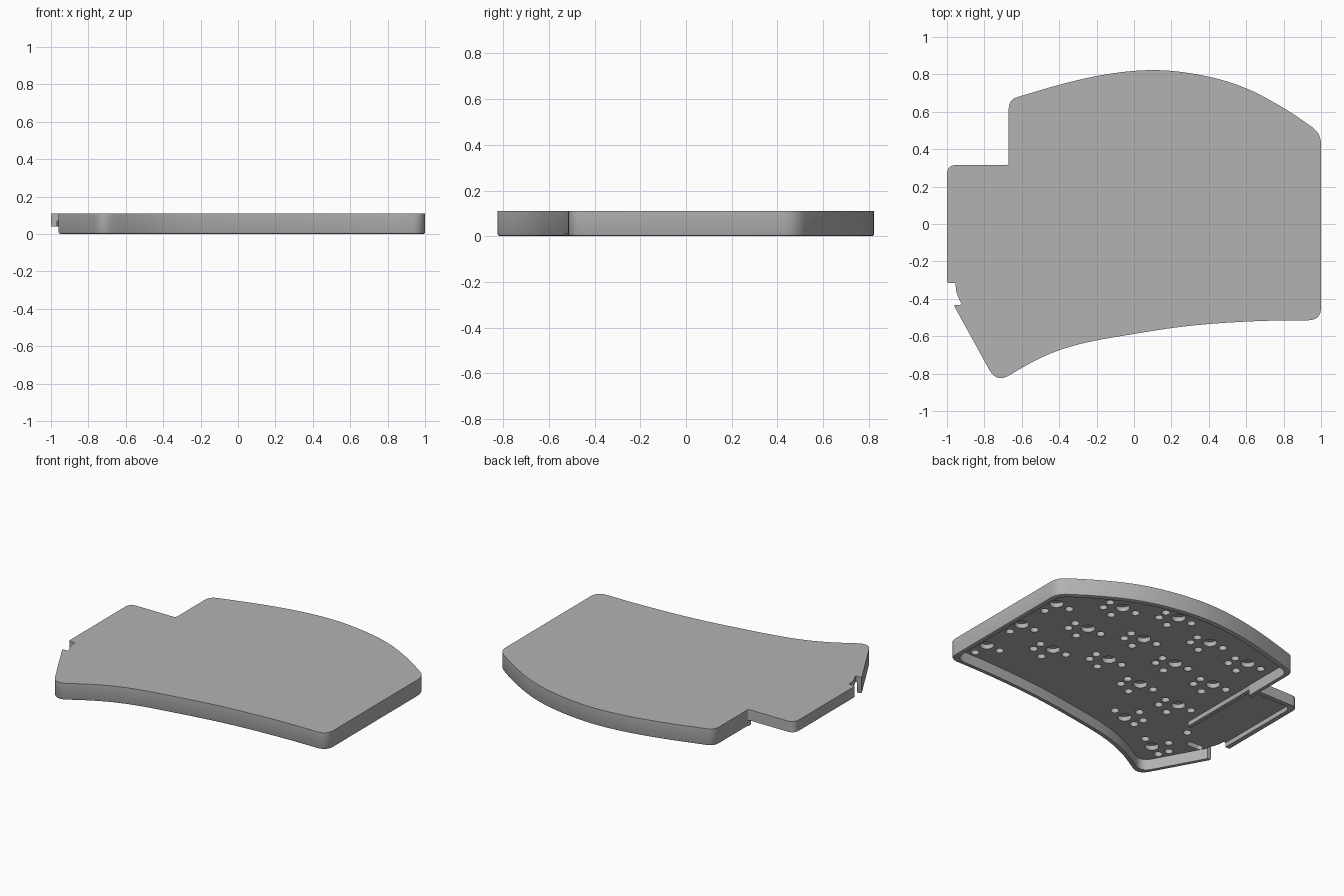
import bpy, bmesh, math
from mathutils import Vector, Matrix

cube = bpy.data.objects.get("Cube")
if cube:
    bpy.data.objects.remove(cube)

HEIGHT, CEILING, WALL, TAB_Z = 0.11, 0.07, 0.03, 0.04
SOFT = 9  # corner radius that blends into a free curve

grey = bpy.data.materials.new("matte grey")
grey.use_nodes = True
grey.diffuse_color = (0.45, 0.45, 0.45, 1)
grey.node_tree.nodes["Principled BSDF"].inputs["Base Color"].default_value = grey.diffuse_color


def make_object(name, bm):
    bmesh.ops.recalc_face_normals(bm, faces=bm.faces)
    mesh = bpy.data.meshes.new(name)
    bm.to_mesh(mesh)
    bm.free()
    mesh.materials.append(grey)
    obj = bpy.data.objects.new(name, mesh)
    bpy.context.collection.objects.link(obj)
    return obj


def inset(corners, d):
    """Move a clockwise control polygon inward by d."""
    result = []
    for i, (x, y, r) in enumerate(corners):
        p = Vector((x, y))
        a = (p - Vector(corners[i - 1][:2])).normalized()
        b = (Vector(corners[(i + 1) % len(corners)][:2]) - p).normalized()
        na, nb = Vector((a.y, -a.x)), Vector((b.y, -b.x))
        q = p + (na + nb) * d / (1 + na.dot(nb))
        result.append((q.x, q.y, r))
    return result


def rounded(corners, steps=8):
    """Round every control corner with a short quadratic curve."""
    points = []
    for i, (x, y, r) in enumerate(corners):
        p = Vector((x, y))
        ends = []
        for other in (corners[i - 1], corners[(i + 1) % len(corners)]):
            v = Vector(other[:2]) - p
            ends.append(p + v.normalized() * min(r, v.length * 0.499))
        for k in range(steps + 1):
            t = k / steps
            points.append(ends[0] * (1 - t) ** 2 + p * 2 * t * (1 - t) + ends[1] * t * t)
    return points


def loft(name, layers):
    """Stack rounded outlines given as (corners, z) into a solid."""
    bm = bmesh.new()
    rings = [[bm.verts.new((p.x, p.y, z)) for p in rounded(c)] for c, z in layers]
    for low, high in zip(rings, rings[1:]):
        for i in range(len(low)):
            bm.faces.new((low[i - 1], low[i], high[i], high[i - 1]))
    bm.faces.new(rings[0])
    bm.faces.new(rings[-1])
    return make_object(name, bm)


def box(name, x0, x1, y0, y1, z0, z1):
    bm = bmesh.new()
    centre = Vector((x0 + x1, y0 + y1, z0 + z1)) / 2
    size = Matrix.Diagonal((x1 - x0, y1 - y0, z1 - z0, 1))
    bmesh.ops.create_cube(bm, size=1, matrix=Matrix.Translation(centre) @ size)
    return make_object(name, bm)


def combine(target, tool, operation):
    mod = target.modifiers.new("cut", "BOOLEAN")
    mod.operation, mod.solver, mod.object = operation, "EXACT", tool
    bpy.context.view_layer.objects.active = target
    bpy.ops.object.modifier_apply(modifier=mod.name)
    bpy.data.objects.remove(tool)


# Outline: curved back, straight side, curved front, slanted thumb corner
main_side = [
    (-0.67, 0.665, 0.05), (-0.3, 0.775, SOFT), (0, 0.825, SOFT), (0.25, 0.82, SOFT),
    (0.55, 0.755, SOFT), (0.8, 0.625, SOFT), (1, 0.485, 0.06), (1, -0.515, 0.07),
    (0.7, -0.515, SOFT), (0.3, -0.54, SOFT), (-0.05, -0.595, SOFT),
    (-0.3, -0.64, SOFT), (-0.5, -0.71, SOFT), (-0.735, -0.85, 0.08),
    (-0.965, -0.432, 0.015)]
notch = [(-0.92, -0.432, 0.01), (-0.95, -0.37, 0.04), (-0.955, -0.315, 0.005)]
tab = [(-1, -0.315, 0.01), (-1, 0.315, 0.05), (-0.67, 0.315, 0.015)]
outline = main_side + notch + tab

# Solid body with a softened bottom rim
case = loft("case_cover", [(inset(outline, 0.01), 0), (inset(outline, 0.003), 0.003),
                           (outline, 0.01), (outline, HEIGHT)])

# Shallower tab, hollow underside and the open notch in the wall
combine(case, box("tab_cutter", -1.1, -0.6701, -0.318, 0.33, -0.1, TAB_Z), "DIFFERENCE")
hollow = inset(main_side + tab, WALL)
combine(case, loft("hollow_cutter", [(hollow, -0.1), (hollow, CEILING)]), "DIFFERENCE")
combine(case, box("notch_cutter", -0.99, -0.88, -0.42, -0.316, -0.1, CEILING), "DIFFERENCE")

# Blind switch sockets under the ceiling
holes = bmesh.new()


def hole(x, y, radius, depth=0.03):
    z0, z1 = CEILING - 0.02, CEILING + depth
    bmesh.ops.create_cone(holes, cap_ends=True, segments=24, radius1=radius, radius2=radius,
                          depth=z1 - z0, matrix=Matrix.Translation((x, y, (z0 + z1) / 2)))


def socket(x, y, angle=0):
    turn = Matrix.Rotation(math.radians(angle), 2)
    hole(x, y, 0.042)
    for offset in ((-0.098, 0), (0.098, 0), (0, -0.108), (0.092, -0.07)):
        p = turn @ Vector(offset)
        hole(x + p.x, y + p.y, 0.025)


for column, first_y in enumerate((-0.34, -0.125, -0.005, -0.11, -0.155)):
    for row in range(3):
        socket(0.85 - 0.33 * column, first_y + 0.32 * row)
socket(-0.32, -0.47, 195)
socket(-0.665, -0.63, 207)
hole(-0.72, -0.37, 0.025)
combine(case, make_object("socket_cutter", holes), "DIFFERENCE")

# Oblong slot beside the thumb sockets
slot = [(-0.91, -0.44, 0.02), (-0.8, -0.44, 0.02), (-0.8, -0.48, 0.02), (-0.91, -0.48, 0.02)]
combine(case, loft("slot_cutter", [(slot, CEILING - 0.02), (slot, CEILING + 0.03)]), "DIFFERENCE")

# Rib between the main hollow and the tab
combine(case, box("rib", -0.668, -0.642, -0.27, 0.305, TAB_Z, CEILING + 0.01), "UNION")

bpy.ops.object.select_all(action="DESELECT")
case.select_set(True)
bpy.context.view_layer.objects.active = case
bpy.ops.object.shade_smooth_by_angle(angle=math.radians(35))
